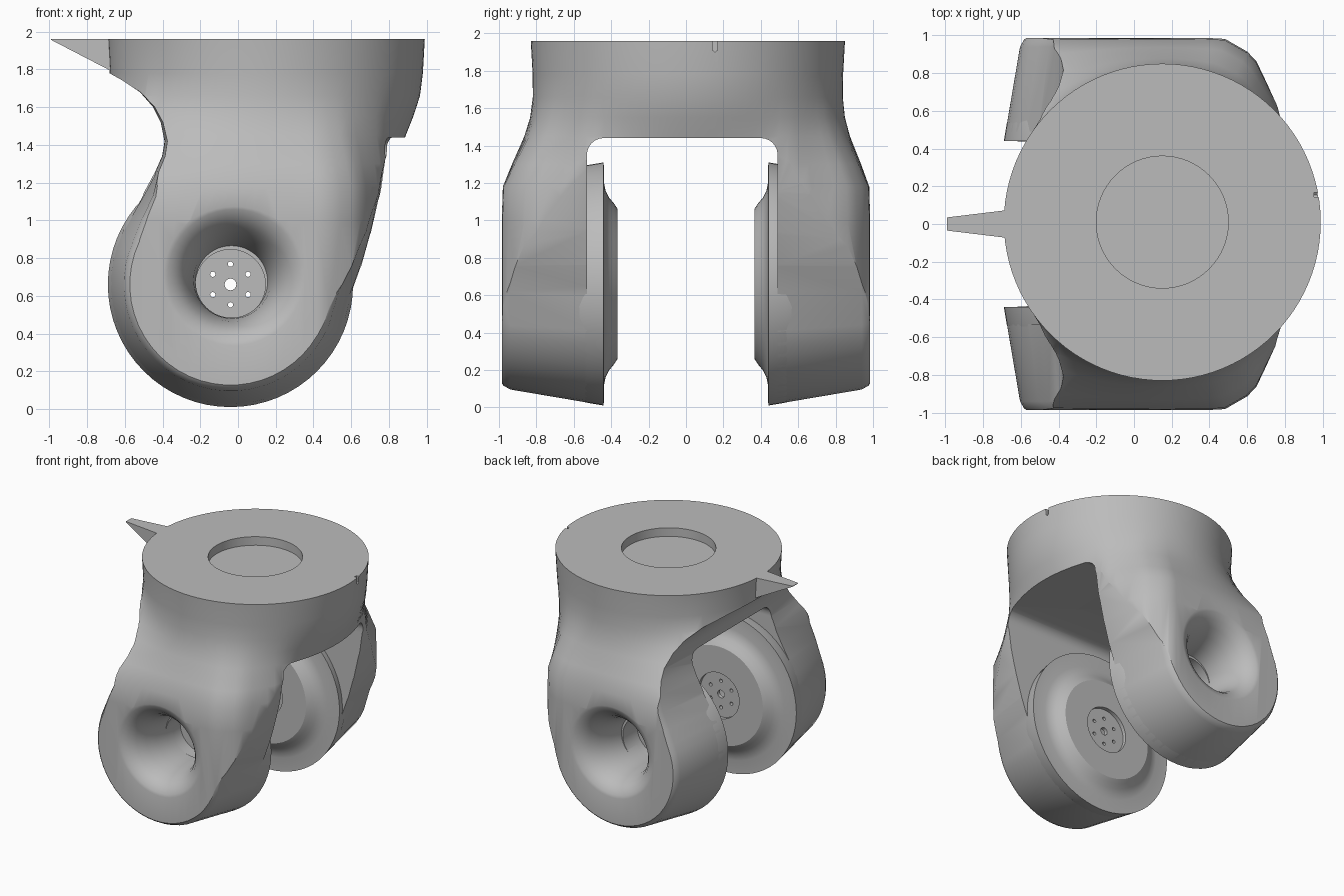
import bpy, bmesh
from math import sin, cos, pi, radians, sqrt

cube = bpy.data.objects.get("Cube")
if cube:
    bpy.data.objects.remove(cube, do_unlink=True)

grey = bpy.data.materials.new("plain grey")
grey.use_nodes = True
grey.diffuse_color = (0.5, 0.5, 0.5, 1)
grey.node_tree.nodes["Principled BSDF"].inputs["Base Color"].default_value = (0.5, 0.5, 0.5, 1)

AX, AZ = -0.04, 0.66      # axle position
CX, CY = 0.15, 0.01       # turntable centre
TOP = 1.96


def loft(name, rings, closed=False):
    """Skin equal-sized point rings, capping the ends unless the rings close up."""
    bm = bmesh.new()
    vs = [[bm.verts.new(p) for p in ring] for ring in rings]
    n = len(vs[0])
    pairs = list(zip(vs, vs[1:])) + ([(vs[-1], vs[0])] if closed else [])
    for a, b in pairs:
        for i in range(n):
            j = (i + 1) % n
            bm.faces.new((a[i], a[j], b[j], b[i]))
    if not closed:
        bm.faces.new(vs[0])
        bm.faces.new(vs[-1])
    bmesh.ops.recalc_face_normals(bm, faces=bm.faces)
    me = bpy.data.meshes.new(name)
    bm.to_mesh(me)
    bm.free()
    ob = bpy.data.objects.new(name, me)
    bpy.context.collection.objects.link(ob)
    me.materials.append(grey)
    return ob


def circle_y(r, y, x=AX, z=AZ, n=64):
    return [(x + r * sin(2 * pi * i / n), y, z + r * cos(2 * pi * i / n)) for i in range(n)]


def lathe_y(name, pts, side, closed=False, n=64, x=AX, z=AZ):
    return loft(name, [circle_y(r, side * y, x, z, n) for y, r in pts], closed)


def boolean(ob, other, op="DIFFERENCE"):
    m = ob.modifiers.new(op.lower(), "BOOLEAN")
    m.operation, m.object, m.solver = op, other, "EXACT"
    bpy.context.view_layer.objects.active = ob
    bpy.ops.object.modifier_apply(modifier=m.name)
    bpy.data.objects.remove(other, do_unlink=True)


def smooth(ob, angle=32):
    bpy.ops.object.select_all(action="DESELECT")
    ob.select_set(True)
    bpy.context.view_layer.objects.active = ob
    bpy.ops.object.shade_smooth_by_angle(angle=radians(angle))


# Yoke plan: round on top, flaring to a chamfered block around the arms
def block_radius(a):
    dx, dy = cos(a), abs(sin(a))
    planes = [(0, 1, 0.985), (1, 0, 0.64), (-1, 0, 1.1), (0.9, 0.43, 0.82), (0.5, 0.87, 1.02)]
    return min(d / (nx * dx + ny * dy) for nx, ny, d in planes if nx * dx + ny * dy > 0.01)


def plan(z, mix, r):
    ring = []
    for i in range(96):
        a = 2 * pi * i / 96
        q = r + (block_radius(a) - r) * mix
        ring.append((CX + q * cos(a), CY * (1 - mix) + q * sin(a), z))
    return ring


yoke = loft("yoke", [plan(*k) for k in [
    (-0.1, 1, 0.8), (1.0, 1, 0.8), (1.18, 0.97, 0.8), (1.3, 0.72, 0.8), (1.45, 0.38, 0.8),
    (1.55, 0.18, 0.81), (1.66, 0.04, 0.822), (1.78, 0, 0.83), (TOP, 0, 0.84)]])


# Side outline of the arms: waist, round end, sweeping front edge
def outline(y, r, inset):
    pts = [(-1.2, 2.1), (-1.2, 1.8), (-0.7, 1.79), (-0.61, 1.74), (-0.52, 1.68), (-0.45, 1.6),
           (-0.41, 1.52), (-0.39, 1.42), (-0.405, 1.34), (-0.44, 1.26)]
    pts = [(x + inset * 0.25, z) for x, z in pts]
    pts += [(-0.51 + inset * 0.7, 1.13), (-0.58 + inset * 0.85, 1.01)]
    for k in range(27):
        a = radians(155 + k * 7)
        pts.append((AX + r * cos(a), AZ + r * sin(a)))
    pts += [(0.61 - inset * 0.9, 0.62), (0.66 - inset * 0.7, 0.76), (0.71 - inset * 0.5, 0.94),
            (0.755 - inset * 0.3, 1.14), (0.78, 1.32), (0.81, 1.41), (1.2, 1.45), (1.2, 2.1)]
    return [(x, y, z) for x, z in pts]


stations = [(0.44, 0.65, 0), (0.94, 0.565, 0.085), (0.975, 0.545, 0.105), (1.05, 0.46, 0.19)]
rings = [outline(-y, r, i) for y, r, i in reversed(stations)] + [outline(*s) for s in stations]
boolean(yoke, loft("outline_block", rings), "INTERSECT")

# Rounded opening between the arms
arch = [(-0.53, -0.2), (0.49, -0.2)]
for cy, a0 in ((0.40, 0), (-0.44, 90)):
    arch += [(cy + 0.09 * cos(radians(a0 + t)), 1.35 + 0.09 * sin(radians(a0 + t)))
             for t in range(0, 91, 15)]
boolean(yoke, loft("opening", [[(x, y, z) for y, z in arch] for x in (-1.3, 1.3)]))

# Round recess on top and index notch on the rim
recess = [[(CX + 0.35 * cos(i * pi / 32), CY + 0.35 * sin(i * pi / 32), z) for i in range(64)]
          for z in (TOP - 0.07, 2.1)]
boolean(yoke, loft("recess", recess))
notch = [[(x, 0.155 + s * 0.013, z) for s, z in ((-1, 1.91), (0, 1.9), (1, 1.91), (1, 2.1), (-1, 2.1))]
         for x in (0.955, 1.2)]
boolean(yoke, loft("notch", notch))

# Funnels through the arms
funnel = [(0.4, 0.185), (0.6, 0.19), (0.72, 0.205), (0.82, 0.23), (0.9, 0.265),
          (0.95, 0.305), (0.978, 0.35), (1.0, 0.42)]
for side in (-1, 1):
    rings = [circle_y(r, side * y, AX + 0.02 * t, AZ + 0.05 * t, 48)
             for y, r in funnel for t in [max(0, (y - 0.45) / 0.55)]]
    boolean(yoke, loft("funnel", rings))
smooth(yoke)

# Inner hubs and drilled mounting plates
hub = [(0.6, 0.61), (0.535, 0.634), (0.44, 0.65), (0.438, 0.54), (0.43, 0.5), (0.41, 0.46),
       (0.385, 0.43), (0.365, 0.4), (0.365, 0.185), (0.61, 0.185)]
for side, label in ((-1, "front"), (1, "back")):
    smooth(lathe_y(label + "_hub", hub, side, closed=True))
    plate = lathe_y(label + "_mounting_plate", [(0.395, 0.19), (0.425, 0.19)], side)
    drill = [(0.3, 1), (0.5, 1)]
    boolean(plate, lathe_y("drill", [(y, 0.031) for y, _ in drill], side, n=24))
    for k in range(6):
        a = k * pi / 3
        boolean(plate, lathe_y("drill", [(y, 0.014) for y, _ in drill], side, n=12,
                               x=AX + 0.108 * sin(a), z=AZ + 0.108 * cos(a)))
    smooth(plate)

# Pointer wedge on the rim
loft("pointer", [[(-0.99, -0.035, TOP), (-0.99, 0.035, TOP), (-0.99, 0.035, TOP - 0.004), (-0.99, -0.035, TOP - 0.004)],
                 [(-0.66, -0.075, TOP), (-0.66, 0.075, TOP), (-0.66, 0.075, 1.785), (-0.66, -0.075, 1.785)]])
